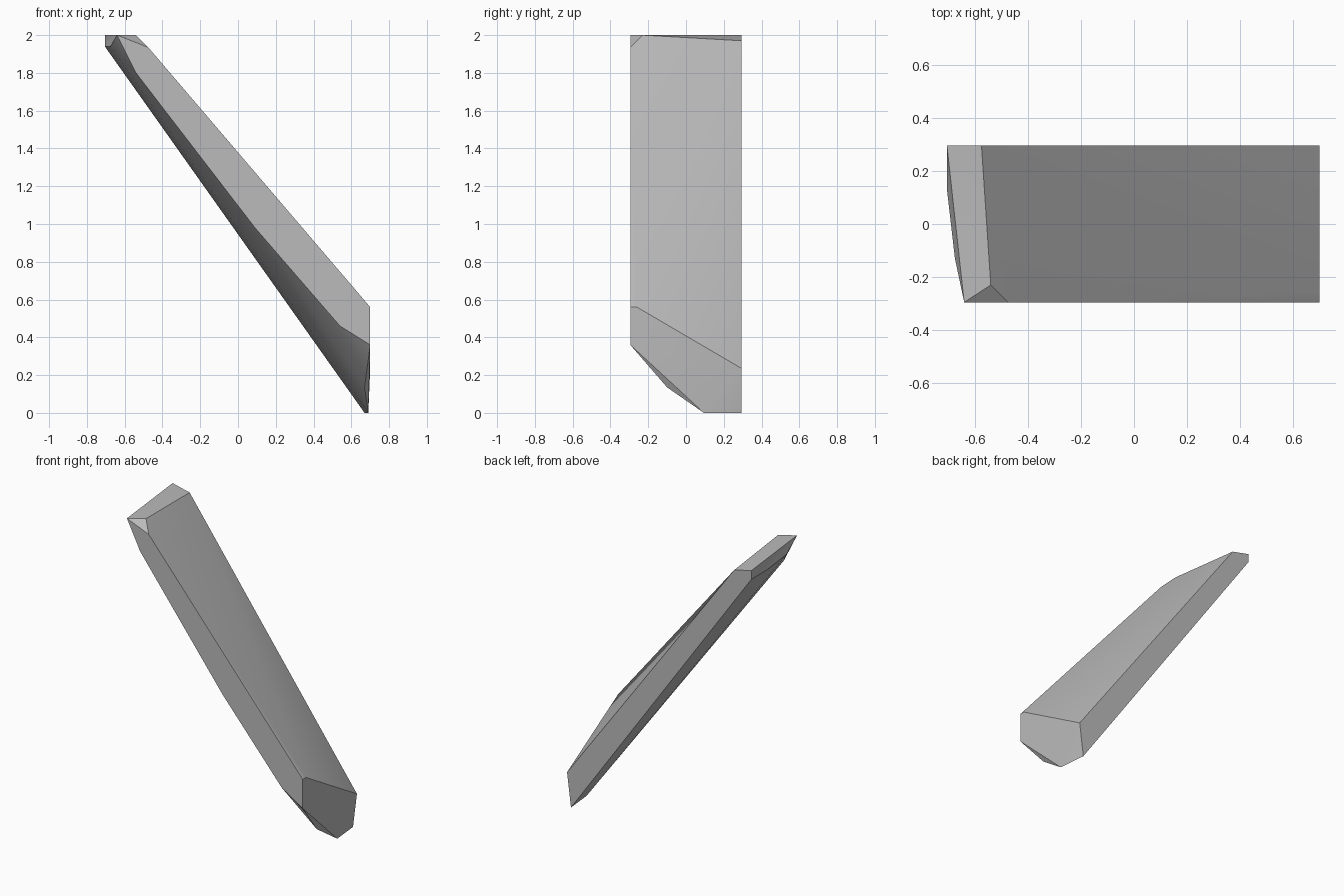
import bpy
import bmesh

# Remove the default cube only
default_cube = bpy.data.objects.get("Cube")
if default_cube:
    bpy.data.objects.remove(default_cube, do_unlink=True)

HALF_WIDTH = 0.295
LOW_X = 0.7      # foot end of the leaning slab
HIGH_X = -0.705  # head end of the leaning slab
TOP = 2.0


def make_material(name, colour):
    material = bpy.data.materials.new(name)
    material.use_nodes = True
    material.diffuse_color = colour
    shader = material.node_tree.nodes["Principled BSDF"]
    shader.inputs["Base Color"].default_value = colour
    shader.inputs["Roughness"].default_value = 0.8
    return material


def convex_stone(name, corners, material):
    """Wrap a faceted stone around a few corner points."""
    shape = bmesh.new()
    for corner in corners:
        shape.verts.new(corner)
    hull = bmesh.ops.convex_hull(shape, input=shape.verts[:])
    loose = [v for v in shape.verts if not v.link_faces]
    bmesh.ops.delete(shape, geom=loose, context='VERTS')
    bmesh.ops.recalc_face_normals(shape, faces=shape.faces[:])
    mesh = bpy.data.meshes.new(name)
    shape.to_mesh(mesh)
    shape.free()
    mesh.materials.append(material)
    stone = bpy.data.objects.new(name, mesh)
    bpy.context.collection.objects.link(stone)
    return stone


# Flat front side, given as an (x, z) outline
front_outline = [(-0.64, TOP), (-0.475, 1.935), (LOW_X, 0.56), (LOW_X, 0.36),
                 (0.54, 0.46), (0.09, 0.98), (-0.54, 1.8)]
front_side = [(x, -HALF_WIDTH, z) for x, z in front_outline]

# Flat back side, given as an (x, z) outline
back_outline = [(HIGH_X, TOP), (-0.575, 1.97), (LOW_X, 0.235),
                (0.67, 0), (HIGH_X, 1.94)]
back_side = [(x, HALF_WIDTH, z) for x, z in back_outline]

# Chipped corners between the two sides, at the head and at the foot
head_chips = [(-0.54, -0.23, TOP), (-0.675, -0.13, 1.94), (HIGH_X, 0.13, 1.94)]
foot_chips = [(LOW_X, -0.26, 0.56), (0.67, -0.1, 0.135), (0.69, 0.095, 0)]

stone_grey = make_material("stone grey", (0.5, 0.5, 0.5, 1))
slab = convex_stone("leaning_stone_slab",
                    front_side + back_side + head_chips + foot_chips,
                    stone_grey)

# Soft shading across shallow folds, crisp edges elsewhere
bpy.ops.object.select_all(action='DESELECT')
slab.select_set(True)
bpy.context.view_layer.objects.active = slab
bpy.ops.object.shade_smooth_by_angle(angle=0.5236)
